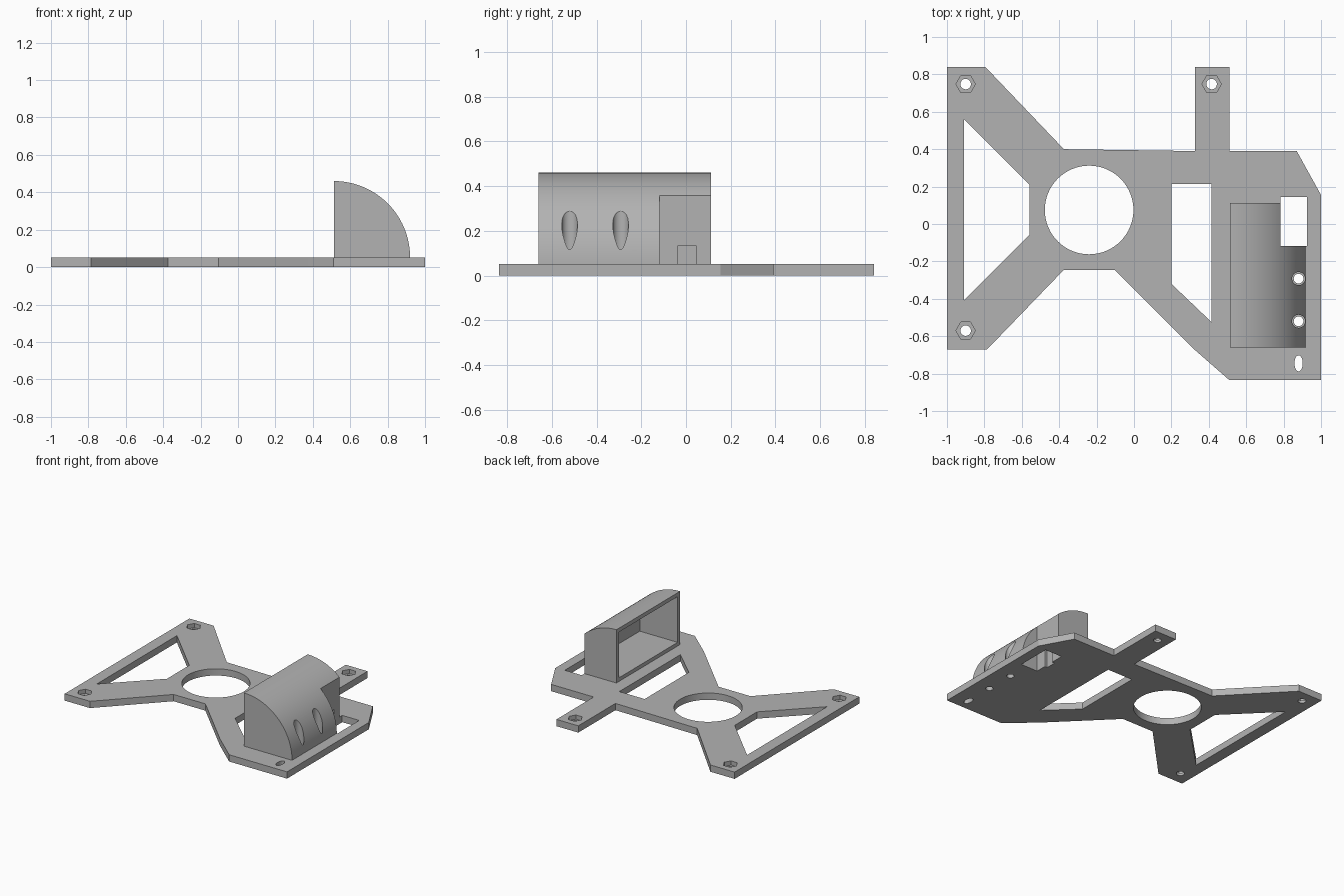
import bpy, bmesh
from math import cos, sin, pi, radians
from mathutils import Matrix

cube = bpy.data.objects.get("Cube")
if cube:
    bpy.data.objects.remove(cube, do_unlink=True)

grey = bpy.data.materials.new("plain grey")
grey.use_nodes = True
grey.diffuse_color = (0.45, 0.45, 0.45, 1)
grey.node_tree.nodes["Principled BSDF"].inputs["Base Color"].default_value = grey.diffuse_color

TOP = 0.052          # top of the base plate
AXIS = 0.512         # x of the housing's flat, open side
RADIUS = 0.408


def prism(name, outline, low, high, along_y=False):
    """Extrude a closed outline upward, or an x-z outline along y."""
    bm = bmesh.new()
    if along_y:
        verts = [bm.verts.new((a, low, b)) for a, b in outline]
        shift = (0, high - low, 0)
    else:
        verts = [bm.verts.new((a, b, low)) for a, b in outline]
        shift = (0, 0, high - low)
    face = bm.faces.new(verts)
    grown = bmesh.ops.extrude_face_region(bm, geom=[face])["geom"]
    bmesh.ops.translate(bm, vec=shift, verts=[v for v in grown if isinstance(v, bmesh.types.BMVert)])
    bmesh.ops.recalc_face_normals(bm, faces=bm.faces)
    mesh = bpy.data.meshes.new(name)
    bm.to_mesh(mesh)
    bm.free()
    mesh.materials.append(grey)
    obj = bpy.data.objects.new(name, mesh)
    bpy.context.collection.objects.link(obj)
    return obj


def box(name, x, y, z):
    return prism(name, [(x[0], y[0]), (x[1], y[0]), (x[1], y[1]), (x[0], y[1])], *z)


def ring(cx, cy, rx, ry, sides):
    return [(cx + rx * cos(2 * pi * i / sides), cy + ry * sin(2 * pi * i / sides)) for i in range(sides)]


def quarter(radius, floor, limit):
    """Quarter-round x-z section, cut off at x = limit and raised to floor."""
    arc = []
    for i in range(49):
        a = pi / 2 * i / 48
        x, z = AXIS + radius * sin(a), TOP + radius * cos(a)
        if x < limit and z > floor:
            arc.append((x, z))
    end = arc[-1][0]
    return [(AXIS, floor)] + arc + [(end, floor)] if floor > TOP else [(AXIS, floor)] + arc + [(AXIS + radius, floor)]


def cut(target, cutter):
    cutter.hide_render = True
    mod = target.modifiers.new("cut", "BOOLEAN")
    mod.operation = "DIFFERENCE"
    mod.solver = "EXACT"
    mod.object = cutter
    bpy.context.view_layer.objects.active = target
    bpy.ops.object.modifier_apply(modifier=mod.name)
    bpy.data.objects.remove(cutter, do_unlink=True)


# Base plate outline
plate = prism("base_plate", [
    (-1, -.67), (-.785, -.67), (-.375, -.245), (-.105, -.245), (.31, -.66), (.51, -.835),
    (1, -.835), (1, .155), (.87, .39), (.51, .39), (.51, .84), (.325, .84), (.325, .39),
    (-.375, .40), (-.795, .84), (-1, .84)], 0, TOP)

# Large openings in the plate
openings = [
    [(-.91, .56), (-.91, -.41), (-.56, -.06), (-.56, .21)],
    ring(-.24, .075, .237, .237, 64),
    [(.2, .215), (.2, -.32), (.415, -.525), (.415, .215)],
    ring(.88, -.745, .022, .043, 32),
]
for outline in openings:
    cut(plate, prism("opening_cutter", outline, -.1, .2))

# Screw holes with hexagonal nut pockets
for x, y in [(-.9, .748), (.415, .748), (-.9, -.57)]:
    cut(plate, prism("screw_cutter", ring(x, y, .028, .028, 32), -.1, .2))
    cut(plate, prism("nut_cutter", ring(x, y, .052, .052, 6), .02, .2))

# Quarter-round housing, hollow and open on its flat side
housing = prism("housing", quarter(RADIUS, TOP, 2), -.66, .112, True)
cut(housing, prism("deep_cavity_cutter", quarter(RADIUS - .03, .08, .835), -.63, -.15, True))
cut(housing, prism("shallow_cavity_cutter", quarter(RADIUS - .03, .08, .745), -.16, .082, True))
# Widen the cavity mouth so it opens cleanly through the flat side
cut(housing, box("mouth_cutter", (AXIS - .05, AXIS + .01), (-.63, .082), (.08, TOP + RADIUS - .031)))

# Corner notch and small cable recess, through housing and plate
for target in (housing, plate):
    cut(target, box("notch_cutter", (.782, .926), (-.118, .145), (-.1, .6)))
    cut(target, box("recess_cutter", (.76, .8), (-.035, .045), (-.1, .135)))

# Vertical fixing holes with wide access bores
for y in (-.292, -.52):
    cut(housing, prism("bore_cutter", ring(.88, y, .035, .035, 40), 0, .6))
    cut(plate, prism("fixing_cutter", ring(.88, y, .026, .026, 32), -.1, .2))

# Smooth the round surfaces and keep the edges crisp
for obj in (plate, housing):
    bpy.ops.object.select_all(action="DESELECT")
    obj.select_set(True)
    bpy.context.view_layer.objects.active = obj
    bpy.ops.object.shade_smooth_by_angle(angle=radians(25))
